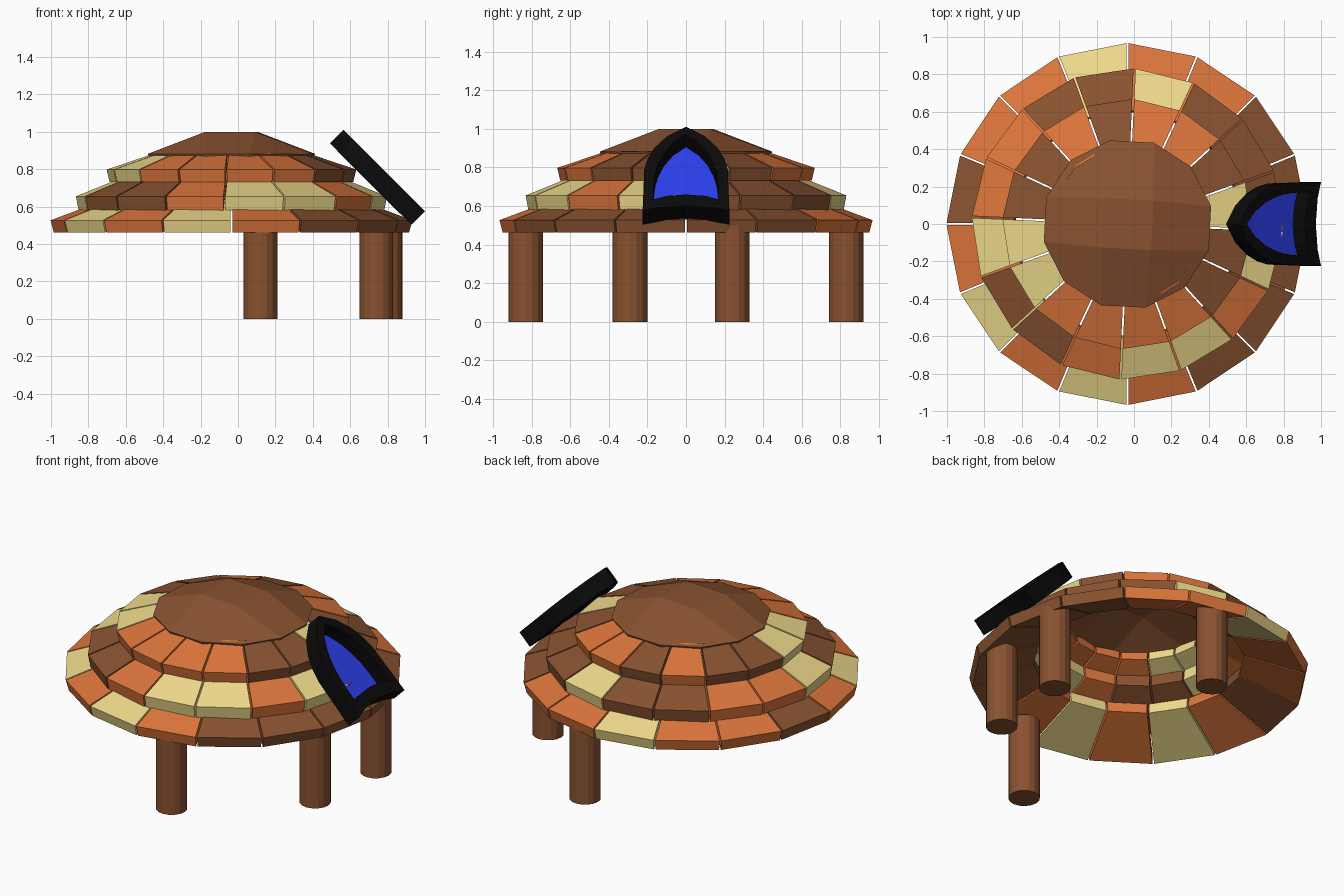
import bpy, bmesh
from math import sin, cos, radians, sqrt
from mathutils import Vector

if "Cube" in bpy.data.objects:
    bpy.data.objects.remove(bpy.data.objects["Cube"])

CX = -0.035  # centre of the round roof


def material(name, rgb):
    m = bpy.data.materials.new(name)
    m.diffuse_color = (*rgb, 1)
    m.use_nodes = True
    m.node_tree.nodes["Principled BSDF"].inputs["Base Color"].default_value = m.diffuse_color
    return m


MATS = {
    "B": material("brown", (0.25, 0.085, 0.03)),
    "O": material("orange", (0.72, 0.18, 0.045)),
    "Y": material("straw", (0.86, 0.70, 0.26)),
    "K": material("black", (0.003, 0.003, 0.003)),
    "G": material("blue_glass", (0.025, 0.05, 0.85)),
}


def add_mesh(name, verts, faces, mats, face_mats=None):
    me = bpy.data.meshes.new(name)
    me.from_pydata(verts, [], faces)
    for m in mats:
        me.materials.append(MATS[m])
    if face_mats:
        me.polygons.foreach_set("material_index", face_mats)
    bm = bmesh.new()
    bm.from_mesh(me)
    bmesh.ops.recalc_face_normals(bm, faces=bm.faces)
    bm.to_mesh(me)
    bm.free()
    ob = bpy.data.objects.new(name, me)
    bpy.context.collection.objects.link(ob)
    return ob


def shingle_ring(name, profile, offset, colours):
    """Ring of separate slabs; profile is a (radius, z) quad, one colour letter per slab."""
    step, gap = 360 / len(colours), 0.005
    verts, faces, fm = [], [], []
    for k, c in enumerate(colours):
        b = len(verts)
        for side in (0, 1):
            a = radians(offset + (k + side) * step)
            g = gap * (1 - 2 * side)
            for r, z in profile:
                verts.append((CX + r * cos(a) - g * sin(a), r * sin(a) + g * cos(a), z))
        faces += [(b, b + 1, b + 2, b + 3), (b + 7, b + 6, b + 5, b + 4)]
        faces += [(b + i, b + 4 + i, b + 4 + (i + 1) % 4, b + (i + 1) % 4) for i in range(4)]
        fm += ["BOY".index(c)] * 6
    return add_mesh(name, verts, faces, "BOY", fm)


# Three overlapping tiers of roof shingles
shingle_ring("lower_shingles", [(0.967, 0.527), (0.95, 0.462), (0.60, 0.595), (0.61, 0.66)],
             0, "BBOOYOOBOYOYOBBB")
shingle_ring("middle_shingles", [(0.832, 0.655), (0.818, 0.58), (0.50, 0.715), (0.51, 0.785)],
             -2.6, "BBBYBBOOYBBOYYOY")
shingle_ring("upper_shingles", [(0.668, 0.798), (0.652, 0.732), (0.40, 0.83), (0.41, 0.885)],
             -2.6, "YBOOBOBBYYOOOOBB")

# Faceted cap: a 3 x 3 patch with a round rim and a raised flat centre
cap_verts, cap_faces = [], []
for j in range(4):
    for i in range(4):
        p = Vector((i - 1.5, j - 1.5, 0))
        if 0 < i < 3 and 0 < j < 3:
            x, y, z = p.x * 0.266, p.y * 0.266, 1.0
        else:
            sx, sy = (abs(p.x) > 1), (abs(p.y) > 1)
            a, b = (45, 45) if sx and sy else (15, 15) if sx else (75, 75)
            x = 0.457 * cos(radians(a)) * (1 if p.x > 0 else -1)
            y = 0.457 * sin(radians(b)) * (1 if p.y > 0 else -1)
            z = 0.882
        t = radians(-3)
        cap_verts.append((CX + x * cos(t) - y * sin(t), x * sin(t) + y * cos(t), z))
for j in range(3):
    for i in range(3):
        n = j * 4 + i
        cap_faces.append((n, n + 1, n + 5, n + 4))
cap = add_mesh("roof_cap", cap_verts, cap_faces, "B")
if cap.data.polygons[4].normal.z < 0:
    cap.data.flip_normals()
solid = cap.modifiers.new("thickness", "SOLIDIFY")
solid.thickness = 0.018
solid.offset = -1

# Four posts on the right half
for n, (x, y) in enumerate([(0.12, -0.83), (0.74, -0.29), (0.79, 0.24), (0.12, 0.83)]):
    bpy.ops.mesh.primitive_cylinder_add(vertices=16, radius=0.09, depth=0.5, location=(x, y, 0.25))
    post = bpy.context.object
    post.name = f"post_{n + 1}"
    post.data.materials.append(MATS["B"])

# Tilted pointed-arch window: (half width, height along the slope)
outer = [(0.225, 0), (0.22, 0.17), (0.217, 0.30), (0.20, 0.38), (0.165, 0.46), (0.10, 0.545), (0, 0.617)]
inner = [(0.17, 0.085), (0.168, 0.18), (0.16, 0.27), (0.145, 0.34), (0.115, 0.42), (0.065, 0.50), (0, 0.56)]
sill_out = [(-0.14, 0.025), (0, 0.04), (0.14, 0.025)]
sill_in = [(-0.1, 0.11), (0, 0.12), (0.1, 0.11)]
S = 1 / sqrt(2)


def arch_loop(half, sill, depth):
    pts = half + [(-v, u) for v, u in half[-2::-1]] + sill
    return [(1.0 - (u + depth) * S, v, 0.575 + (u - depth) * S) for v, u in pts]


N = len(outer) * 2 + 2
loops = [arch_loop(outer, sill_out, 0), arch_loop(inner, sill_in, 0),
         arch_loop(inner, sill_in, 0.102), arch_loop(outer, sill_out, 0.102)]
frame_faces = [(a * N + i, a * N + (i + 1) % N, (a + 1) % 4 * N + (i + 1) % N, (a + 1) % 4 * N + i)
               for a in range(4) for i in range(N)]
add_mesh("window_frame", sum(loops, []), frame_faces, "K")

# Blue pane near the back of the frame, with a dark backing
for name, mat, d in (("window_pane", "G", 0.092), ("window_backing", "K", 0.1)):
    add_mesh(name, arch_loop(inner, sill_in, d) + arch_loop(inner, sill_in, d + 0.004),
             [tuple(range(N)), tuple(range(2 * N - 1, N - 1, -1))]
             + [(i, (i + 1) % N, N + (i + 1) % N, N + i) for i in range(N)], mat)
